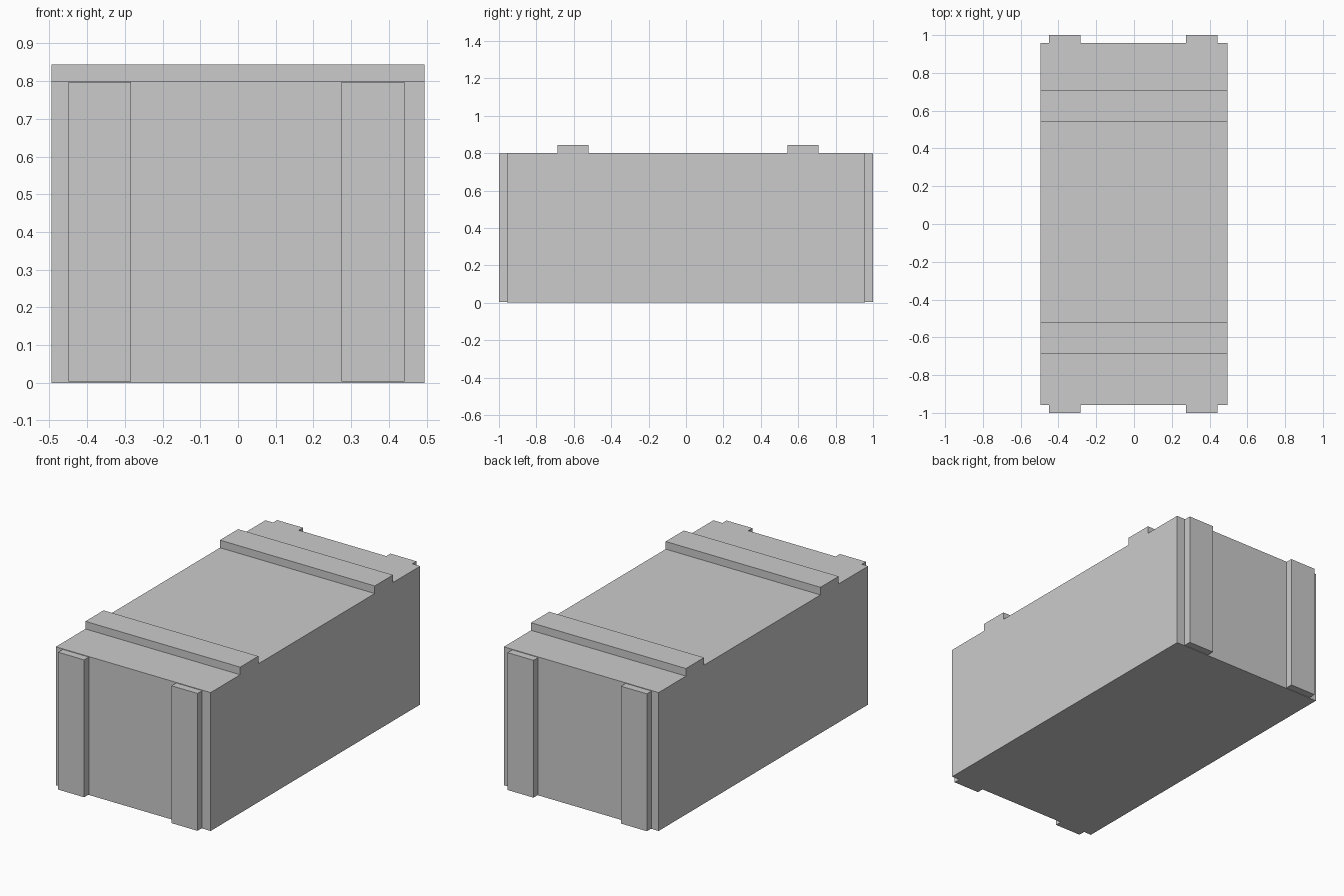
import bpy

if "Cube" in bpy.data.objects:
    bpy.data.objects.remove(bpy.data.objects["Cube"])


def box(name, x, y, z):
    """Axis-aligned box from (min, max) ranges."""
    bpy.ops.mesh.primitive_cube_add(size=1, location=[sum(r) / 2 for r in (x, y, z)])
    ob = bpy.context.object
    ob.name = name
    ob.scale = [r[1] - r[0] for r in (x, y, z)]
    bpy.ops.object.transform_apply(location=False, rotation=False, scale=True)
    return ob


# Crate body
box("crate_body", (-0.495, 0.495), (-0.957, 0.957), (0.0, 0.80))

# Upright battens on both ends
for end, y in (("front", (-1.0, -0.955)), ("back", (0.955, 1.0))):
    for side, x in (("left", (-0.45, -0.284)), ("right", (0.275, 0.441))):
        box(f"{end}_{side}_batten", x, y, (0.003, 0.797))

# Cross battens on the lid
for end, y in (("front", (-0.687, -0.521)), ("back", (0.542, 0.708))):
    box(f"lid_{end}_batten", (-0.495, 0.495), y, (0.799, 0.844))
